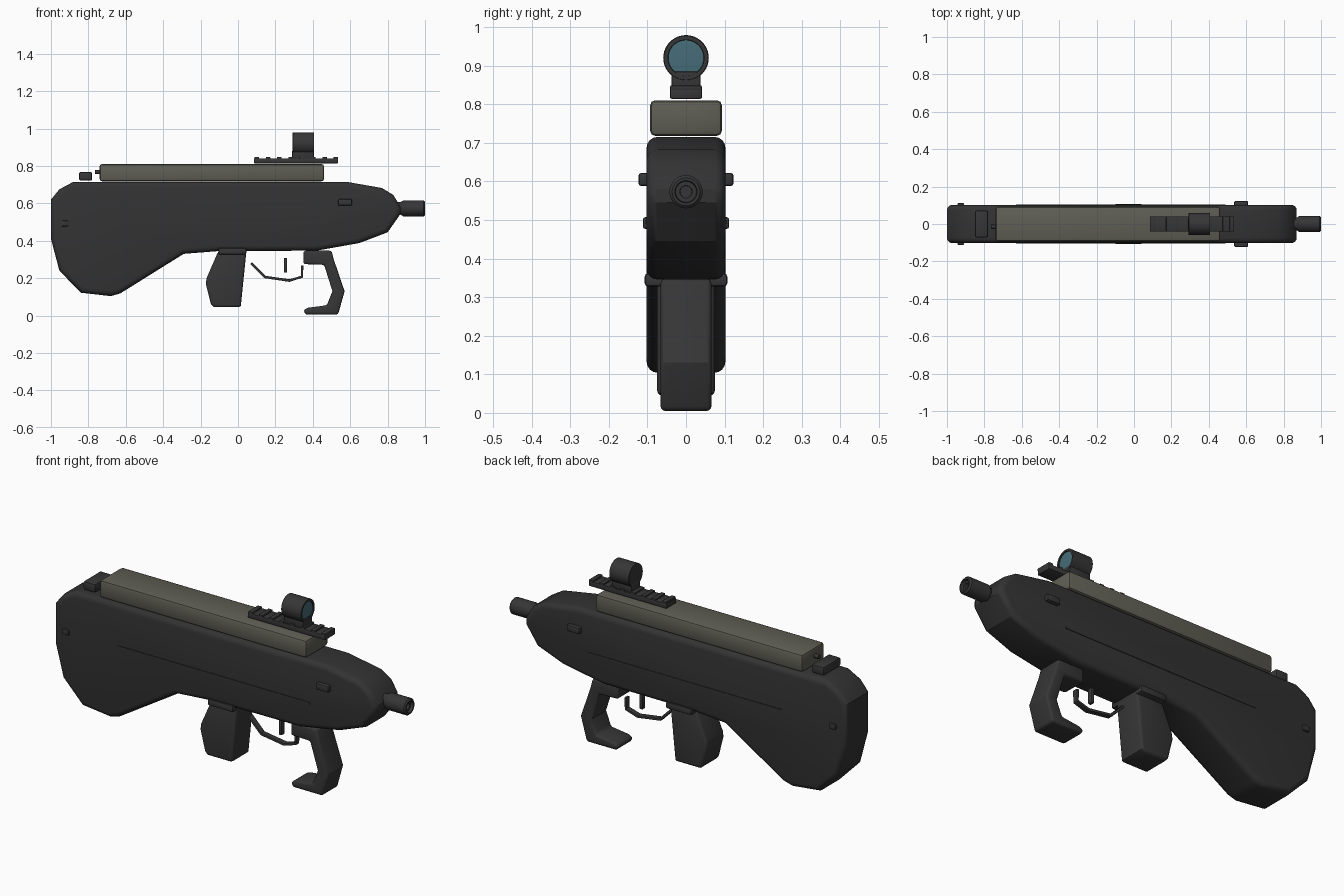
import bpy, bmesh, math
from mathutils import Vector

cube = bpy.data.objects.get("Cube")
if cube:
    bpy.data.objects.remove(cube)


def material(name, rgb):
    m = bpy.data.materials.new(name)
    m.use_nodes = True
    m.diffuse_color = (*rgb, 1)
    bsdf = next(n for n in m.node_tree.nodes if n.type == 'BSDF_PRINCIPLED')
    bsdf.inputs["Base Color"].default_value = (*rgb, 1)
    return m


BLACK = material("matte black", (0.033, 0.033, 0.033))
GREY = material("charcoal grey", (0.037, 0.037, 0.037))
OLIVE = material("olive grey", (0.115, 0.113, 0.09))
GLASS = material("blue glass", (0.06, 0.15, 0.19))


def finish(bm, name, mat, bevel=0.0, segments=3, limit=60):
    """Turn a bmesh into an object with rounded, smooth-shaded edges."""
    bmesh.ops.recalc_face_normals(bm, faces=bm.faces)
    mesh = bpy.data.meshes.new(name)
    bm.to_mesh(mesh)
    bm.free()
    mesh.materials.append(mat)
    ob = bpy.data.objects.new(name, mesh)
    bpy.context.collection.objects.link(ob)
    bpy.ops.object.select_all(action='DESELECT')
    ob.select_set(True)
    bpy.context.view_layer.objects.active = ob
    if bevel:
        mod = ob.modifiers.new("round edges", 'BEVEL')
        mod.width, mod.segments = bevel, segments
        mod.limit_method, mod.angle_limit = 'ANGLE', math.radians(limit)
        bpy.ops.object.modifier_apply(modifier=mod.name)
    bpy.ops.object.shade_smooth_by_angle(angle=math.radians(30))
    return ob


def slab(name, outline, half, mat, bevel=0.0, segments=3, limit=60):
    """Extrude a side profile (x, z) across the width."""
    bm = bmesh.new()
    face = bm.faces.new([bm.verts.new((x, -half, z)) for x, z in outline])
    ext = bmesh.ops.extrude_face_region(bm, geom=[face])
    verts = [v for v in ext["geom"] if isinstance(v, bmesh.types.BMVert)]
    bmesh.ops.translate(bm, verts=verts, vec=(0, 2 * half, 0))
    return finish(bm, name, mat, bevel, segments, limit)


def block(name, x, y, z, mat, bevel=0.0):
    """Box from (low, high) ranges."""
    bm = bmesh.new()
    bmesh.ops.create_cube(bm, size=1)
    for v in bm.verts:
        v.co = [(a + b) / 2 + c * (b - a) for c, (a, b) in zip(v.co, (x, y, z))]
    return finish(bm, name, mat, bevel, 2)


def lathe(name, profile, y, z, mat, sides=32):
    """Spin (x, radius) points about an axis along x; zero radius closes an end."""
    bm = bmesh.new()
    verts = [bm.verts.new((x, y, z + r)) for x, r in profile]
    edges = [bm.edges.new(pair) for pair in zip(verts, verts[1:])]
    bmesh.ops.spin(bm, geom=verts + edges, cent=(0, y, z), axis=(1, 0, 0),
                   angle=2 * math.pi, steps=sides, use_duplicate=False)
    bmesh.ops.remove_doubles(bm, verts=bm.verts, dist=0.0001)
    return finish(bm, name, mat)


# Main shell
slab("body", [(-1, 0.62), (-0.955, 0.675), (-0.88, 0.715), (0.58, 0.715),
              (0.77, 0.682), (0.83, 0.645), (0.87, 0.58), (0.87, 0.545),
              (0.8, 0.445), (0.65, 0.388), (0.42, 0.347), (-0.1, 0.345),
              (-0.29, 0.33), (-0.63, 0.118), (-0.68, 0.104), (-0.84, 0.122),
              (-0.955, 0.24), (-1, 0.41)], 0.102, BLACK, 0.028, 4)

# Side seams, push buttons and pins
for side, label in ((1, "back"), (-1, "front")):
    def span(a, b):
        return sorted((side * a, side * b))
    block(label + "_seam", (-0.63, 0.49), span(0.095, 0.105), (0.49, 0.5), BLACK)
    block(label + "_button", (0.535, 0.61), span(0.09, 0.123), (0.588, 0.622), GREY, 0.007)
    block(label + "_pin", (-0.945, -0.908), span(0.09, 0.112), (0.477, 0.507), GREY, 0.006)

# Barrel with recessed bore
lathe("barrel", [(0.84, 0.033), (0.868, 0.033), (0.885, 0.043), (0.993, 0.043),
                 (1.0, 0.036), (1.0, 0.029), (0.985, 0.027), (0.985, 0.016),
                 (0.93, 0.015), (0.93, 0)], 0, 0.573, GREY)

# Top cover, rear block and latch
block("top_cover", (-0.74, 0.46), (-0.093, 0.093), (0.718, 0.81), OLIVE, 0.013)
block("rear_block", (-0.85, -0.78), (-0.072, 0.072), (0.722, 0.767), GREY, 0.008)
lathe("cover_latch", [(-0.765, 0), (-0.765, 0.011), (-0.73, 0.011)], -0.015, 0.767, GREY, 16)

# Accessory rail with cross teeth
block("rail", (0.085, 0.535), (-0.041, 0.041), (0.814, 0.84), GREY, 0.003)
for i in range(8):
    x = 0.088 + i * 0.0605
    block("rail_tooth", (x, x + 0.024), (-0.041, 0.041), (0.836, 0.848), GREY, 0.002)

# Round sight on its mount
block("sight_mount", (0.29, 0.405), (-0.037, 0.037), (0.838, 0.885), GREY, 0.004)
lathe("sight_tube", [(0.291, 0), (0.291, 0.057), (0.293, 0.059), (0.403, 0.059),
                     (0.406, 0.057), (0.406, 0.047), (0.398, 0.046), (0.398, 0)],
      0, 0.92, GREY, 40)
lathe("sight_lens", [(0.396, 0.046), (0.401, 0.046), (0.404, 0)], 0, 0.92, GLASS, 40)

# Magazine and its collar
slab("magazine", [(-0.105, 0.345), (0.045, 0.345), (0.015, 0.05), (0.005, 0.045),
                  (-0.13, 0.045), (-0.145, 0.062), (-0.172, 0.17), (-0.168, 0.2)],
     0.075, GREY, 0.014)
block("magazine_collar", (-0.105, 0.045), (-0.107, 0.107), (0.327, 0.362), GREY, 0.009)

# Hooked foregrip
slab("foregrip", [(0.35, 0.347), (0.5, 0.347), (0.512, 0.3), (0.57, 0.13), (0.535, 0.005),
                  (0.36, 0.005), (0.35, 0.03), (0.375, 0.042), (0.475, 0.055),
                  (0.505, 0.13), (0.46, 0.272), (0.35, 0.275)], 0.066, GREY, 0.012)

# Trigger and bent-strip guard
block("trigger", (0.245, 0.262), (-0.012, 0.012), (0.23, 0.308), GREY, 0.003)
path = [Vector(p) for p in ((0.065, 0.275), (0.14, 0.2), (0.275, 0.18),
                            (0.347, 0.203), (0.35, 0.268))]
offset = []
for i, p in enumerate(path):
    d = (path[min(i + 1, len(path) - 1)] - path[max(i - 1, 0)]).normalized()
    offset.append(p + Vector((-d.y, d.x)) * 0.014)
slab("trigger_guard", path + offset[::-1], 0.014, GREY, 0.003, 2)
